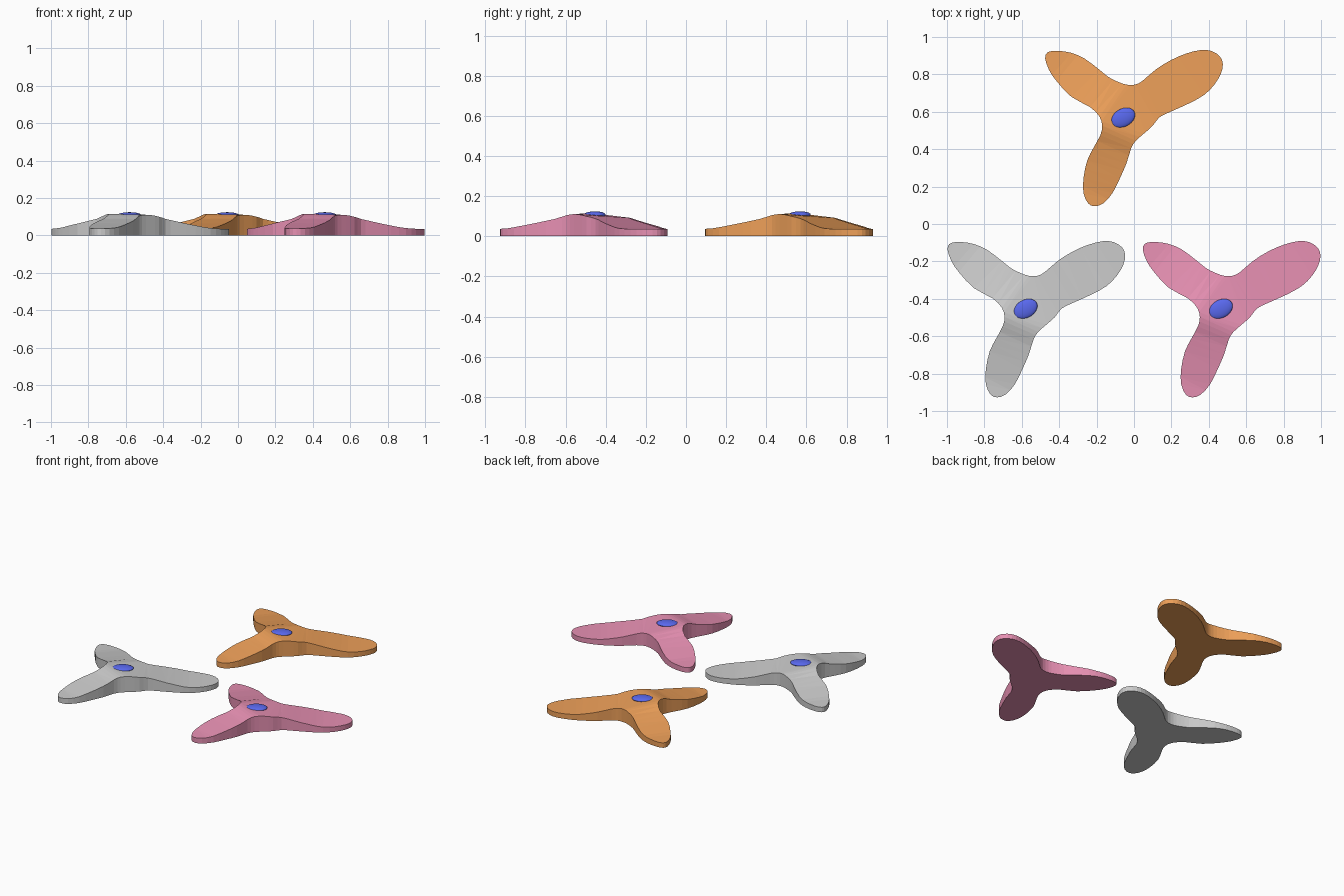
import bpy, bmesh
from mathutils import Vector, Matrix
from math import radians

if "Cube" in bpy.data.objects:
    bpy.data.objects.remove(bpy.data.objects["Cube"])

# Outline of one three-armed star, in hundredths of a unit around the hub
OUTLINE = [(-42, 32), (-41, 35), (-38, 36), (-34, 36), (-28, 35), (-21, 32), (-13, 26), (-8, 22),
           (-3, 19.5), (1.5, 18), (6, 18), (10, 20), (17, 26), (25, 31), (33, 34.5), (41, 36.5),
           (47, 36), (51.5, 33), (53, 29), (52, 24), (48.5, 18), (43, 12.5), (35, 8), (25, 3.5),
           (19, 0.5), (15.5, -4), (11, -8), (6.5, -12), (4, -16), (1.5, -24), (-2, -32), (-6, -40),
           (-11, -45.5), (-15.5, -47), (-19, -45.5), (-21.5, -40), (-21.5, -32), (-19.5, -22.5),
           (-16, -15.5), (-12.5, -9), (-11.5, -4), (-13, 1), (-18, 6), (-28, 11.5), (-36, 20), (-40, 26)]
HEIGHTS = [(0.12, 0.115), (0.19, 0.088), (0.30, 0.064), (0.43, 0.04), (0.52, 0.035), (1, 0.035)]
HUB = Vector((-0.055, 0.565))


def smooth_loop(points, steps=2):
    # closed Catmull-Rom curve
    pts = [Vector(p) / 100 for p in points]
    out = []
    for i, b in enumerate(pts):
        a, c, d = pts[i - 1], pts[(i + 1) % len(pts)], pts[(i + 2) % len(pts)]
        for s in range(steps):
            t = s / steps
            out.append(0.5 * (2 * b + (c - a) * t + (2 * a - 5 * b + 4 * c - d) * t * t
                              + (3 * b - a - 3 * c + d) * t ** 3))
    return out


def height(r):
    if r <= HEIGHTS[0][0]:
        return HEIGHTS[0][1]
    for (r0, h0), (r1, h1) in zip(HEIGHTS, HEIGHTS[1:]):
        if r <= r1:
            return h0 + (h1 - h0) * (r - r0) / (r1 - r0)
    return HEIGHTS[-1][1]


def material(name, color):
    m = bpy.data.materials.new(name)
    m.diffuse_color = (*color, 1)
    m.use_nodes = True
    m.node_tree.nodes["Principled BSDF"].inputs["Base Color"].default_value = m.diffuse_color
    return m


def add_object(name, bm, loc, mat):
    bmesh.ops.recalc_face_normals(bm, faces=bm.faces)
    me = bpy.data.meshes.new(name)
    bm.to_mesh(me)
    bm.free()
    ob = bpy.data.objects.new(name, me)
    ob.location = loc
    bpy.context.collection.objects.link(ob)
    if mat:
        me.materials.append(mat)
    return ob


def star(name, loc, mat):
    # flat underside, upright rim, top sloping from hub to tips
    bm = bmesh.new()
    loop = smooth_loop(OUTLINE)
    low = [bm.verts.new((p.x, p.y, 0)) for p in loop]
    high = [bm.verts.new((p.x, p.y, 0)) for p in loop]
    n = len(loop)
    caps = [bm.faces.new(low[::-1]), bm.faces.new(high)]
    for i in range(n):
        j = (i + 1) % n
        bm.faces.new((low[i], low[j], high[j], high[i]))
    bmesh.ops.triangulate(bm, faces=caps, ngon_method='BEAUTY')
    for v, p in zip(high, loop):
        v.co.z = height(p.length)
    return add_object(name, bm, loc, mat)


def button(name, loc, mat):
    # flattened oval dome
    bm = bmesh.new()
    bmesh.ops.create_uvsphere(bm, u_segments=32, v_segments=16, radius=1)
    bmesh.ops.scale(bm, vec=(0.068, 0.048, 0.016), verts=bm.verts)
    bmesh.ops.rotate(bm, matrix=Matrix.Rotation(radians(30), 3, 'Z'), verts=bm.verts)
    for f in bm.faces:
        f.smooth = True
    return add_object(name, bm, (loc[0], loc[1], 0.108), mat)


blue = material("blue", (0.10, 0.14, 0.85))
orange = material("orange", (0.85, 0.35, 0.10))
pink = material("pink", (0.80, 0.28, 0.45))

for label, dx, dy, mat in (("orange", 0, 0, orange), ("grey", -0.522, -1.022, None),
                           ("pink", 0.522, -1.022, pink)):
    x, y = HUB.x + dx, HUB.y + dy
    star(label + "_star", (x, y, 0), mat)
    button(label + "_button", (x - 0.003, y + 0.003), blue)
